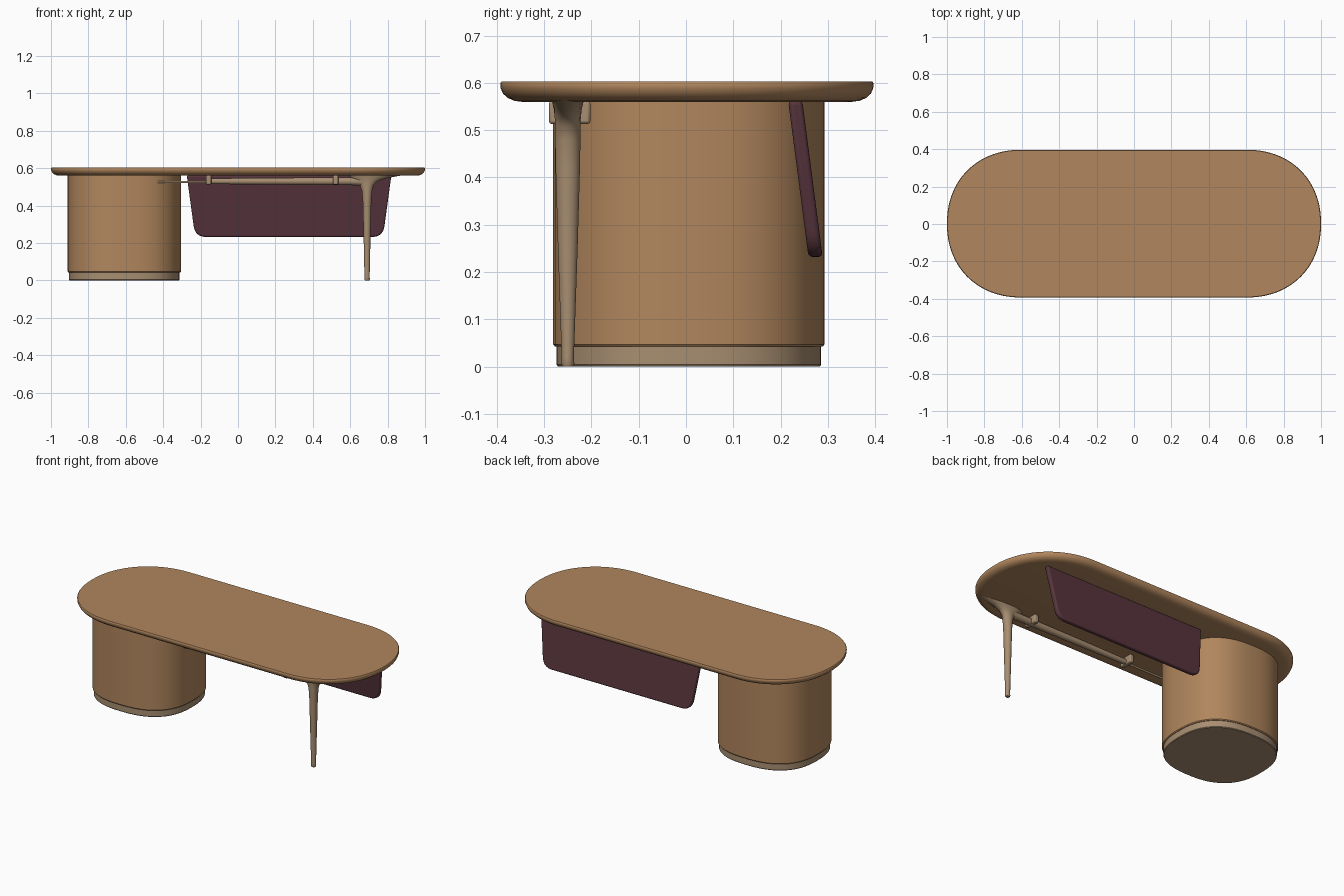
import bpy
import bmesh
from math import sin, cos, pi, radians
from mathutils import Vector

if "Cube" in bpy.data.objects:
    bpy.data.objects.remove(bpy.data.objects["Cube"], do_unlink=True)


def material(name, rgb):
    mat = bpy.data.materials.new(name)
    mat.use_nodes = True
    color = (*rgb, 1)
    mat.diffuse_color = color
    bsdf = mat.node_tree.nodes["Principled BSDF"]
    bsdf.inputs["Base Color"].default_value = color
    bsdf.inputs["Roughness"].default_value = 0.7
    return mat


oak = material("warm oak", (0.44, 0.24, 0.11))
pale = material("pale taupe", (0.39, 0.27, 0.165))
plum = material("dark plum", (0.095, 0.035, 0.046))


def oval(a, b, power, n, straight=0):
    """Superellipse outline, optionally stretched by straight sides."""
    pts = []
    for i in range(n):
        t = 2 * pi * (i + 0.5) / n
        c, s = cos(t), sin(t)
        x = abs(c) ** (2 / power) * (1 if c > 0 else -1)
        y = abs(s) ** (2 / power) * (1 if s > 0 else -1)
        pts.append((a * x + (straight if c > 0 else -straight), b * y))
    return pts


def loft(name, rings, mat, angle=35):
    """Skin a stack of equal-length point rings and cap both ends."""
    bm = bmesh.new()
    loops = [[bm.verts.new(p) for p in ring] for ring in rings]
    n = len(loops[0])
    for low, high in zip(loops, loops[1:]):
        for i in range(n):
            j = (i + 1) % n
            bm.faces.new((low[i], low[j], high[j], high[i]))
    bm.faces.new(loops[0][::-1])
    bm.faces.new(loops[-1])
    bmesh.ops.recalc_face_normals(bm, faces=bm.faces)
    mesh = bpy.data.meshes.new(name)
    bm.to_mesh(mesh)
    bm.free()
    obj = bpy.data.objects.new(name, mesh)
    bpy.context.collection.objects.link(obj)
    mesh.materials.append(mat)
    smooth(obj, angle)
    return obj


def smooth(obj, angle=35):
    bpy.ops.object.select_all(action="DESELECT")
    obj.select_set(True)
    bpy.context.view_layer.objects.active = obj
    bpy.ops.object.shade_smooth_by_angle(angle=radians(angle))


def bevel(obj, width, segments=3):
    mod = obj.modifiers.new("soft edges", "BEVEL")
    mod.width = width
    mod.segments = segments
    mod.limit_method = "ANGLE"
    mod.angle_limit = radians(40)


# Table top: long oval with a rounded underside edge
edge = [(0.045, 0.56), (0.03, 0.562), (0.016, 0.568), (0.006, 0.577),
        (0.001, 0.588), (0, 0.599), (0.003, 0.603)]
loft("table_top", [[(x, y + 0.002, z) for x, y in
                    oval(0.4 - e, 0.395 - e, 2.15, 96, 0.6)]
                   for e, z in edge], oak, 45)


# Drum pedestal and its slightly recessed plinth
def drum(name, levels, mat):
    rings = [[(x - 0.608, y + 0.006, z) for x, y in
              oval(0.303 - e, 0.287 - e, 2.5, 80)] for e, z in levels]
    return loft(name, rings, mat)


drum("pedestal_drum", [(0.004, 0.042), (0, 0.047), (0, 0.562)], oak)
drum("pedestal_plinth", [(0.01, 0), (0.007, 0.004), (0.007, 0.043)], pale)

# Leg: tapered, flaring into an arm under the top
LEG_X, LEG_Y = 0.69, -0.25
leg_rings = []
for z, left, right, depth in [
        (0, 0.012, 0.012, 0.011), (0.006, 0.015, 0.015, 0.014),
        (0.02, 0.014, 0.014, 0.013), (0.25, 0.019, 0.019, 0.021),
        (0.42, 0.023, 0.023, 0.026), (0.48, 0.028, 0.028, 0.027),
        (0.51, 0.04, 0.036, 0.027), (0.53, 0.06, 0.058, 0.028),
        (0.545, 0.085, 0.1, 0.03), (0.562, 0.1, 0.19, 0.034)]:
    ring = []
    for x, y in oval(1, 1, 2, 24):
        ring.append((LEG_X + x * (right if x > 0 else left),
                     LEG_Y + y * depth, z))
    leg_rings.append(ring)
loft("front_leg", leg_rings, pale, 60)


# Rail under the top, running from the leg to the drum
def bar(name, sections, z, flat=1):
    rings = [[(x, LEG_Y + p * r * flat, z + q * r)
              for p, q in oval(1, 1, 2, 16)] for x, r in sections]
    return loft(name, rings, pale)


bar("support_rail", [(-0.155, 0.015), (0.1, 0.018), (0.45, 0.02),
                     (0.6, 0.021), (0.67, 0.025)], 0.53)
bar("thin_rod", [(-0.43, 0.006), (-0.15, 0.006)], 0.526)

# Brackets holding the rail to the top
for name, x in (("right_bracket", -0.157), ("left_bracket", 0.522)):
    bpy.ops.mesh.primitive_cube_add(size=1, location=(x, -0.246, 0.537))
    block = bpy.context.object
    block.name = name
    block.scale = (0.028, 0.088, 0.048)
    bpy.ops.object.transform_apply(location=False, rotation=False, scale=True)
    block.data.materials.append(pale)
    bevel(block, 0.006, 2)
    smooth(block)

# Modesty panel: tapered sheet with rounded lower corners, leaning back
MID, TOP, BOTTOM, RADIUS = 0.273, 0.562, 0.232, 0.06
half = [Vector((0.547, TOP)), Vector((0.502, BOTTOM))]
side = (half[0] - half[1]).normalized()
start = half[1] + side * RADIUS
end = half[1] - Vector((RADIUS, 0))
outline = [half[0]]
for i in range(9):
    t = i / 8
    outline.append(start * (1 - t) ** 2 + half[1] * 2 * t * (1 - t)
                   + end * t ** 2)
outline += [Vector((-p.x, p.y)) for p in reversed(outline)]


def panel_ring(offset):
    return [(MID + p.x, 0.231 + (TOP - p.y) * 0.13 + offset, p.y)
            for p in outline]


panel = loft("modesty_panel", [panel_ring(-0.015), panel_ring(0.015)], plum)
bevel(panel, 0.009)
